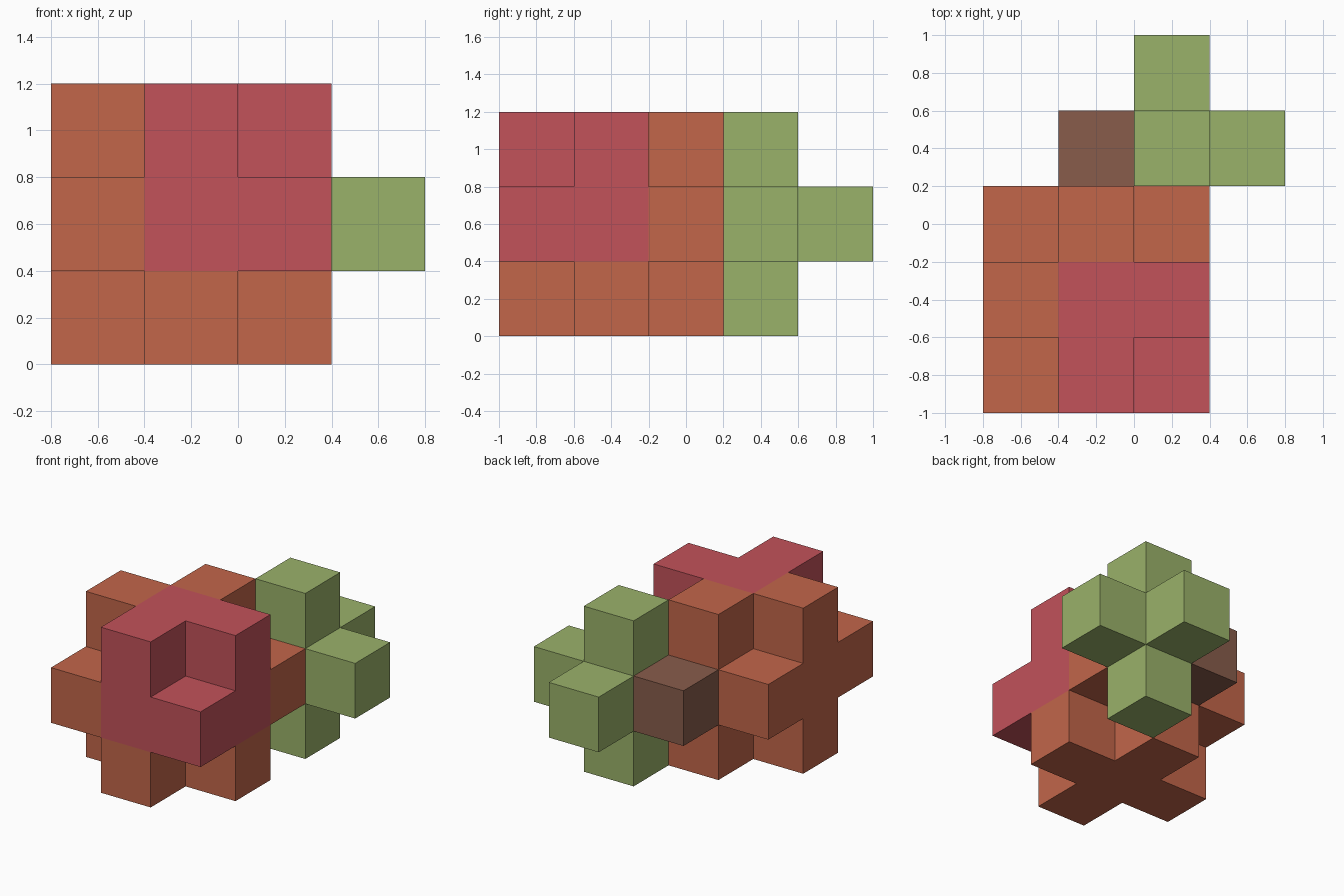
import bpy, bmesh
from itertools import product
from mathutils import Vector

cube = bpy.data.objects.get("Cube")
if cube:
    bpy.data.objects.remove(cube, do_unlink=True)

UNIT = 0.4                              # edge length of one block
ORIGIN = Vector((-0.8, -1.0, 0.0))      # corner of block (0, 0, 0)


def material(name, rgb):
    """Flat material from 0-255 sRGB values."""
    lin = [((c / 255 + 0.055) / 1.055) ** 2.4 for c in rgb] + [1.0]
    mat = bpy.data.materials.new(name)
    mat.use_nodes = True
    mat.diffuse_color = lin
    bsdf = mat.node_tree.nodes["Principled BSDF"]
    bsdf.inputs["Base Color"].default_value = lin
    bsdf.inputs["Roughness"].default_value = 0.8
    return mat


def build_blocks(name, cells, occupied, mat):
    """Join blocks into one flat-sided shell, leaving out buried faces."""
    bm = bmesh.new()
    for cell in cells:
        centre = ORIGIN + UNIT * (Vector(cell) + Vector((0.5, 0.5, 0.5)))
        for axis, side in product(range(3), (-1, 1)):
            neighbour = list(cell)
            neighbour[axis] += side
            if tuple(neighbour) in occupied:
                continue
            corners = []
            for u, v in ((-1, -1), (1, -1), (1, 1), (-1, 1))[::side]:
                offset = Vector()
                offset[axis] = side
                offset[(axis + 1) % 3] = u
                offset[(axis + 2) % 3] = v
                corners.append(bm.verts.new(centre + offset * UNIT / 2))
            bm.faces.new(corners)
    bmesh.ops.remove_doubles(bm, verts=bm.verts, dist=0.001)
    bmesh.ops.dissolve_limit(bm, angle_limit=0.01, verts=bm.verts, edges=bm.edges)
    mesh = bpy.data.meshes.new(name)
    bm.to_mesh(mesh)
    bm.free()
    mesh.materials.append(mat)
    bpy.context.collection.objects.link(bpy.data.objects.new(name, mesh))


# Main body: 3x3x3 blocks without the top and bottom corners
body = {(i, j, k) for i, j, k in product(range(3), repeat=3)
        if k == 1 or i == 1 or j == 1}
# Raised front quarter of the body, in its own colour
quarter = {c for c in body if c[0] >= 1 and c[1] <= 1 and c[2] >= 1}
# Cross of blocks behind the body, and the block joining it at the side
cross = {(2, 3, 0), (2, 3, 1), (2, 3, 2), (3, 3, 1), (2, 4, 1)}
joint = {(1, 3, 1)}
occupied = body | cross | joint

build_blocks("main_body", sorted(body - quarter), occupied,
             material("burnt orange", (194, 102, 74)))
build_blocks("front_quarter", sorted(quarter), occupied,
             material("rose red", (194, 82, 90)))
build_blocks("rear_cross", sorted(cross), occupied,
             material("leaf green", (154, 178, 106)))
build_blocks("joint_block", sorted(joint), occupied,
             material("warm brown", (136, 92, 75)))
